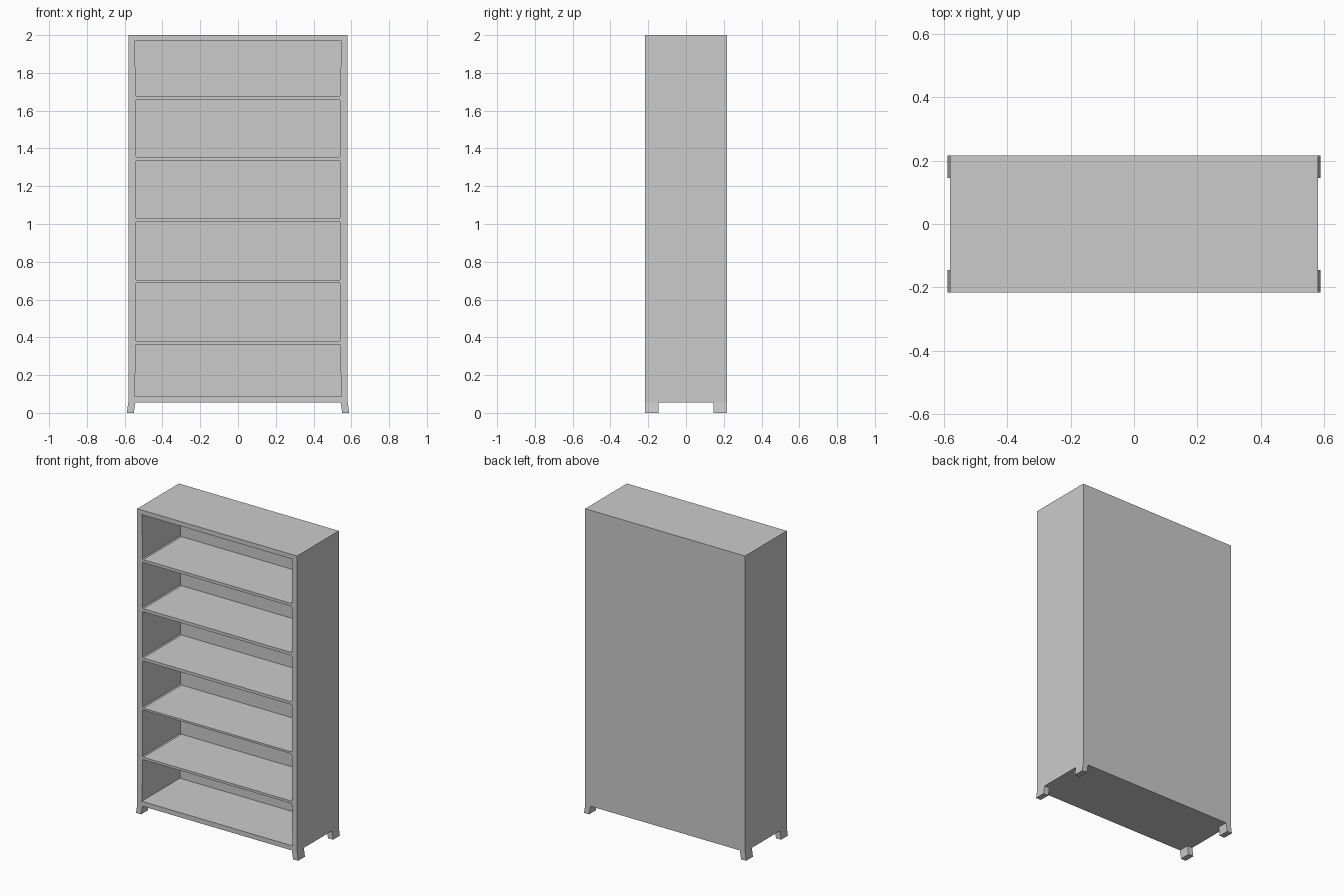
import bpy, bmesh

if "Cube" in bpy.data.objects:
    bpy.data.objects.remove(bpy.data.objects["Cube"])

W, D, H = 0.581, 0.2165, 2.0     # half width, half depth, height
BASE = 0.056                     # underside of the case
BACK = 0.18                      # inner face of the back panel


def add_prism(bm, profile, y0, y1):
    """Extrude an (x, z) outline from y0 to y1."""
    front = bm.faces.new([bm.verts.new((x, y0, z)) for x, z in profile])
    moved = bmesh.ops.extrude_face_region(bm, geom=[front])["geom"]
    verts = [v for v in moved if isinstance(v, bmesh.types.BMVert)]
    bmesh.ops.translate(bm, verts=verts, vec=(0, y1 - y0, 0))


def make_object(name, prisms):
    bm = bmesh.new()
    for profile, y0, y1 in prisms:
        add_prism(bm, profile, y0, y1)
    bmesh.ops.recalc_face_normals(bm, faces=bm.faces)
    mesh = bpy.data.meshes.new(name)
    bm.to_mesh(mesh)
    bm.free()
    obj = bpy.data.objects.new(name, mesh)
    bpy.context.collection.objects.link(obj)
    return obj


def opening(z0, z1, first, last):
    """Compartment outline: clipped corners at shelves, wider at the case ends."""
    n, w, c = 0.543, 0.548, 0.006
    right = [(w, z0), (n, z0 + 0.15)] if first else [(n - c, z0), (n, z0 + c)]
    right += [(n, z1 - 0.17), (w, z1)] if last else [(n, z1 - c), (n - c, z1)]
    return right + [(-x, z) for x, z in reversed(right)]


# Case: solid block with six compartments cut into the front
case = make_object("bookcase_case", [
    ([(-W, BASE), (W, BASE), (W, H), (-W, H)], -D, D)])

levels = [(0.087, 0.363), (0.379, 0.689), (0.702, 1.012),
          (1.031, 1.335), (1.355, 1.658), (1.677, 1.970)]
cutter = make_object("compartment_cutter", [
    (opening(z0, z1, i == 0, i == len(levels) - 1), -D - 0.1, BACK)
    for i, (z0, z1) in enumerate(levels)])
cutter.hide_render = True

cut = case.modifiers.new("compartments", 'BOOLEAN')
cut.operation = 'DIFFERENCE'
cut.solver = 'EXACT'
cut.object = cutter
bpy.context.view_layer.objects.active = case
bpy.ops.object.modifier_apply(modifier=cut.name)
bpy.data.objects.remove(cutter)

# Feet: one splayed foot mirrored to all four corners
feet = make_object("feet", [
    ([(0.552, 0), (0.589, 0), (W, BASE), (0.543, BASE)], -D, -0.146)])
mirror = feet.modifiers.new("corners", 'MIRROR')
mirror.use_axis = (True, True, False)
